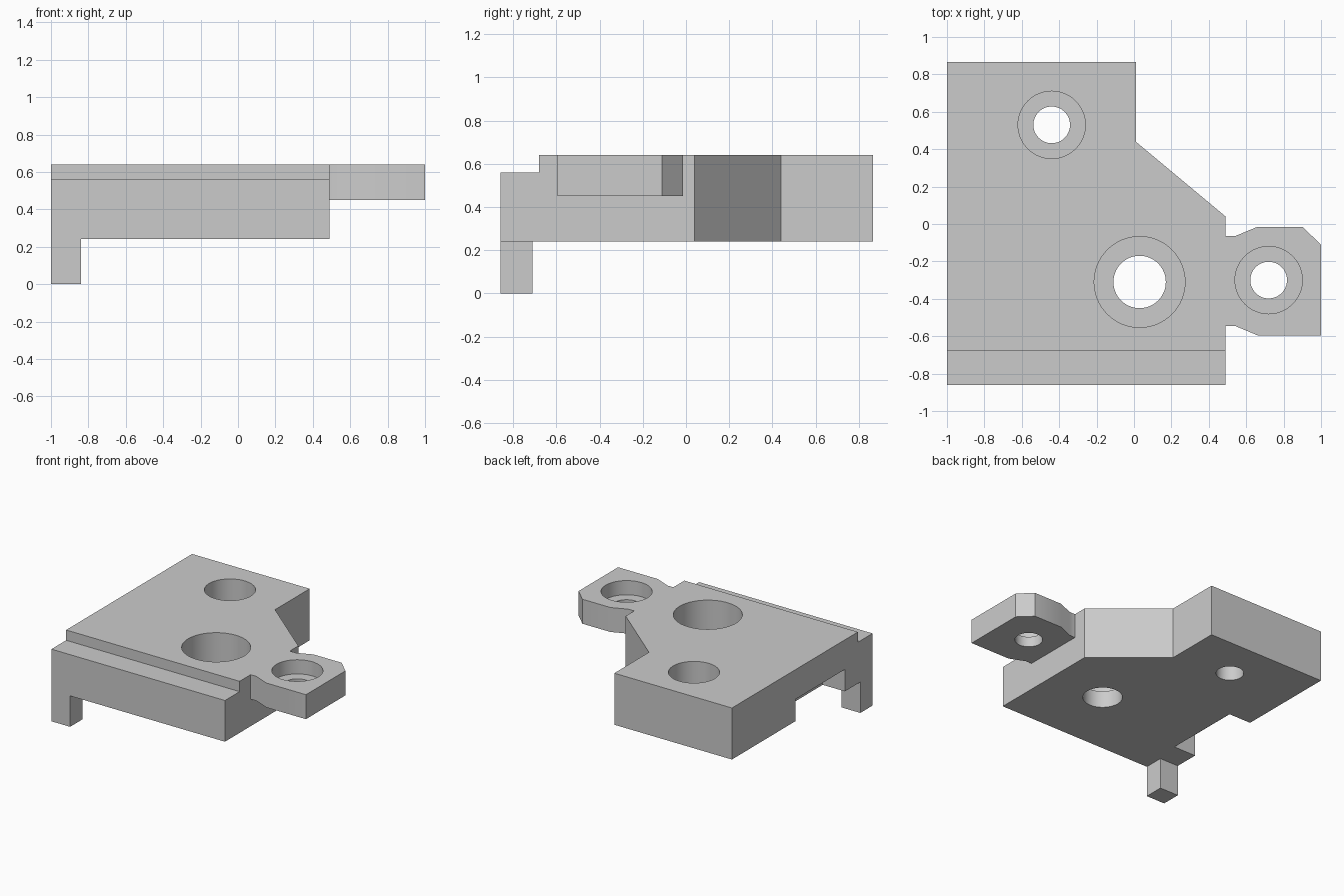
import bpy, bmesh
from math import radians

if "Cube" in bpy.data.objects:
    bpy.data.objects.remove(bpy.data.objects["Cube"])

TOP, BASE, TAB_BASE = 0.64, 0.24, 0.45

grey = bpy.data.materials.new("plain grey")
grey.use_nodes = True
colour = (0.6, 0.6, 0.6, 1)
grey.diffuse_color = colour
grey.node_tree.nodes["Principled BSDF"].inputs["Base Color"].default_value = colour


def finish(bm, name):
    """Turn a bmesh into a named grey object."""
    bmesh.ops.recalc_face_normals(bm, faces=bm.faces)
    mesh = bpy.data.meshes.new(name)
    bm.to_mesh(mesh)
    bm.free()
    mesh.materials.append(grey)
    obj = bpy.data.objects.new(name, mesh)
    bpy.context.collection.objects.link(obj)
    return obj


def prism(name, outline, z0, z1):
    """Extrude a plan outline from z0 up to z1."""
    bm = bmesh.new()
    face = bm.faces.new([bm.verts.new((x, y, z0)) for x, y in outline])
    new = bmesh.ops.extrude_face_region(bm, geom=[face])["geom"]
    verts = [v for v in new if isinstance(v, bmesh.types.BMVert)]
    bmesh.ops.translate(bm, verts=verts, vec=(0, 0, z1 - z0))
    return finish(bm, name)


def box(name, x0, x1, y0, y1, z0, z1):
    return prism(name, [(x0, y0), (x1, y0), (x1, y1), (x0, y1)], z0, z1)


def select_only(obj):
    bpy.ops.object.select_all(action="DESELECT")
    obj.select_set(True)
    bpy.context.view_layer.objects.active = obj


def cut(obj, cutter):
    """Subtract the cutter from the object and discard it."""
    mod = obj.modifiers.new("cut", "BOOLEAN")
    mod.operation, mod.solver, mod.object = "DIFFERENCE", "EXACT", cutter
    select_only(obj)
    bpy.ops.object.modifier_apply(modifier=mod.name)
    bpy.data.objects.remove(cutter)


def bore(obj, x, y, hole_r, rim_r, floor):
    """Through hole with a wider counterbore down to the floor height."""
    for r, z0 in ((rim_r, floor), (hole_r, 0.1)):
        bm = bmesh.new()
        bmesh.ops.create_cone(bm, cap_ends=True, segments=64, radius1=r,
                              radius2=r, depth=1 - z0)
        bmesh.ops.translate(bm, verts=bm.verts, vec=(x, y, (1 + z0) / 2))
        cut(obj, finish(bm, "bore_cutter"))


# Main plate with its sloping back corner
plate = prism("plate", [(-1, -0.86), (0.49, -0.86), (0.49, 0.04),
                        (0.01, 0.44), (0.01, 0.865), (-1, 0.865)], BASE, TOP)
# Step along the front edge, and notch under the right side
cut(plate, box("step_cutter", -1.2, 0.7, -1, -0.68, 0.56, 1))
cut(plate, box("notch_cutter", -1.2, -0.81, -0.52, 0.085, 0, 0.41))
bore(plate, -0.44, 0.53, 0.098, 0.18, 0.37)
bore(plate, 0.03, -0.31, 0.14, 0.243, 0.37)

# Mounting tab with a flared neck
tab = prism("mounting_tab", [(0.49, -0.545), (0.54, -0.545), (0.66, -0.595),
                             (1, -0.595), (1, -0.11), (0.9, -0.015),
                             (0.66, -0.015), (0.54, -0.065), (0.49, -0.065)],
            TAB_BASE, TOP)
bore(tab, 0.72, -0.30, 0.098, 0.18, 0.53)

# Corner foot
foot = box("foot", -1, -0.84, -0.86, -0.71, 0, BASE)

for part in (plate, tab, foot):
    select_only(part)
    bpy.ops.object.shade_smooth_by_angle(angle=radians(30))
